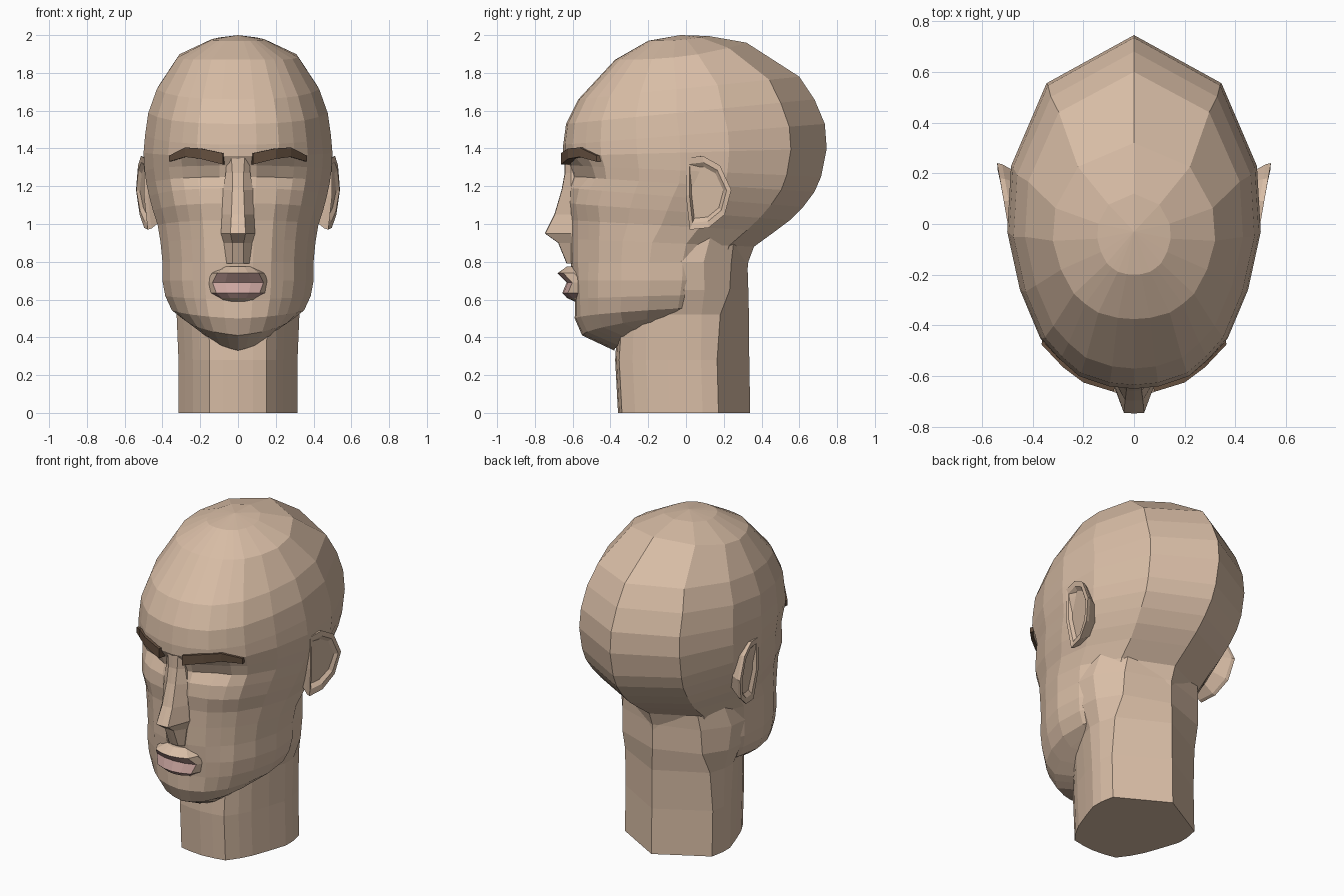
import bpy, bmesh, math

if "Cube" in bpy.data.objects:
    bpy.data.objects.remove(bpy.data.objects["Cube"])


def material(name, rgb):
    m = bpy.data.materials.new(name)
    m.diffuse_color = (*rgb, 1)
    m.use_nodes = True
    m.node_tree.nodes["Principled BSDF"].inputs["Base Color"].default_value = m.diffuse_color
    return m


skin = material("skin", (0.69, 0.51, 0.38))
brow_brown = material("brow_brown", (0.13, 0.08, 0.05))
lip_pink = material("lip_pink", (0.60, 0.38, 0.35))


def loft(name, rings, mats, tip=None, rule=None, mirror=False):
    """Skin closed rings of equal size, cap both ends (optionally fan the first to a tip)."""
    bm = bmesh.new()
    vs = [[bm.verts.new(p) for p in r] for r in rings]
    n = len(vs[0])
    for a, b in zip(vs, vs[1:]):
        for i in range(n):
            j = (i + 1) % n
            bm.faces.new((a[i], a[j], b[j], b[i]))
    if tip:
        t = bm.verts.new(tip)
        for i in range(n):
            bm.faces.new((t, vs[0][(i + 1) % n], vs[0][i]))
    else:
        bm.faces.new(vs[0][::-1])
    bm.faces.new(vs[-1])
    bmesh.ops.recalc_face_normals(bm, faces=bm.faces[:])
    if rule:
        for f in bm.faces:
            f.material_index = rule(f.calc_center_median())
    me = bpy.data.meshes.new(name)
    bm.to_mesh(me)
    bm.free()
    for m in mats:
        me.materials.append(m)
    ob = bpy.data.objects.new(name, me)
    bpy.context.collection.objects.link(ob)
    if mirror:
        ob.modifiers.new("mirror", 'MIRROR').use_axis[0] = True
    return ob


# Half cross-sections, front to back: (width fraction, depth fraction)
SKULL = [(0, 0), (.2, .007), (.44, .036), (.6, .086), (.74, .143),
         (.9, .28), (1, .444), (.97, .63), (.69, .864), (0, 1)]
NECK = [(0, 0), (.25, .01), (.48, .03), (.64, .13), (.76, .23),
        (.89, .39), (1, .54), (1, .64), (.95, .76), (0, 1)]


def bump(x, z, cx, cz, rx, rz):
    return math.exp(-((x - cx) / rx) ** 2 - ((z - cz) / rz) ** 2)


def relief(x, z):
    """Depth change of the face: eye sockets, cheekbones, cheek hollows."""
    return (.055 * bump(x, z, .2, 1.265, .1, .06)
            - .015 * bump(x, z, .3, 1.1, .1, .06)
            + .02 * bump(x, z, .27, .85, .08, .1)
            + .015 * bump(x, z, .0, .57, .15, .04))


def section(zf, zb, yf, yb, w, blend=1, face=False):
    """Full ring, tilted from front height zf to back height zb."""
    half = []
    power = 1
    if face:
        power = .6 if zf < .65 else 2.5 if zf > 1.8 else 1
    for (ax, at), (bx, bt) in zip(NECK, SKULL):
        x = (ax + (bx - ax) * blend) * w
        t = at + (bt - at) * blend
        z = zf + (zb - zf) * t ** power
        y = yf + t * (yb - yf)
        if face and t < .3:
            y += relief(x, z)
        half.append((x, y, z))
    return half + [(-x, y, z) for x, y, z in half[-2:0:-1]]


# Head: front height, back height, front y, back y, half width
head_rows = [
    (1.97, 1.995, -.20, .12, .145),
    (1.87, 1.96, -.375, .32, .32),
    (1.66, 1.78, -.57, .60, .43),
    (1.53, 1.66, -.635, .68, .475),
    (1.42, 1.53, -.65, .735, .492),
    (1.36, 1.40, -.65, .745, .50),
    (1.31, 1.25, -.625, .715, .495),
    (1.25, 1.17, -.61, .68, .485),
    (1.19, 1.09, -.62, .62, .47),
    (1.11, 1.02, -.62, .55, .45),
    (1.02, .96, -.61, .47, .425),
    (.92, .88, -.61, .36, .41),
    (.80, .80, -.61, .33, .40),
    (.70, .70, -.60, .32, .40),
    (.60, .63, -.595, .30, .385),
    (.50, .57, -.59, .28, .35),
    (.41, .55, -.55, .22, .29),
    (.33, .54, -.38, .15, .21),
]
loft("head", [section(*r, face=True) for r in head_rows], [skin], tip=(0, -.03, 2.0))

# Neck: height, front y, back y, half width, skull-shape blend
neck_rows = [
    (0, -.36, .34, .315, 0),
    (.28, -.375, .335, .315, 0),
    (.52, -.36, .333, .325, .2),
    (.65, -.30, .33, .37, .8),
    (.80, -.30, .325, .39, 1),
    (.95, -.20, .33, .36, 1),
]
loft("neck", [section(z, z, yf, yb, w, b) for z, yf, yb, w, b in neck_rows], [skin])

# Nose: height, ridge y, ridge half width, base half width
nose_rows = [
    (1.35, -.64, .035, .06),
    (1.27, -.64, .03, .065),
    (1.18, -.657, .03, .08),
    (1.05, -.695, .035, .085),
    (.95, -.745, .04, .09),
    (.90, -.675, .03, .075),
    (.79, -.63, .03, .06),
]
loft("nose", [[(-b, -.57, z), (-b, -.61, z), (-r, y, z), (0, y - .002, z),
               (r, y, z), (b, -.61, z), (b, -.57, z)]
              for z, y, r, b in nose_rows], [skin])

# Mouth: height, front y, half width; pink below the upper lip edge
lip_rows = [
    (.775, -.63, .065),
    (.74, -.68, .11),
    (.69, -.632, .135),
    (.635, -.655, .115),
    (.608, -.63, .085),
    (.59, -.59, .08),
]
lip_rings = []
for z, y, w in lip_rows:
    ring = [(u * w, y + .03 * u * u + (.04 if abs(u) > 1 else 0), z)
            for u in (-1.25, -1, -.5, 0, .5, 1, 1.25)]
    lip_rings.append(ring + [(w, -.5, z), (-w, -.5, z)])
loft("mouth", lip_rings, [skin, lip_pink],
     rule=lambda c: 1 if .605 < c.z < .735 and abs(c.x) < .122 else 0)

# Eyebrows: x, y, lower height, upper height
brow_points = [(.08, -.662, 1.315, 1.375), (.2, -.625, 1.345, 1.40),
               (.28, -.565, 1.355, 1.405), (.365, -.475, 1.33, 1.362)]
loft("eyebrows", [[(x, y, lo), (x, y, hi), (x - .01, y + .05, hi), (x - .01, y + .05, lo)]
                  for x, y, lo, hi in brow_points], [brow_brown], mirror=True)

# Ears: outline in side view, lofted from root to rim to hollow
ear_outline = [(0, 1.35), (.09, 1.36), (.18, 1.31), (.24, 1.18),
               (.205, 1.05), (.12, .98), (.02, .97), (.0, 1.15)]


def ear_ring(scale, dx):
    ring = []
    for y, z in ear_outline:
        x = .498 + .175 * y - .13 * max(0, 1.15 - z) + dx
        ring.append((x, .10 + (y - .10) * scale, 1.17 + (z - 1.17) * scale))
    return ring


loft("ears", [ear_ring(.65, -.10), ear_ring(.97, -.02), ear_ring(1, 0),
              ear_ring(.82, -.002), ear_ring(.7, -.02)], [skin], mirror=True)
